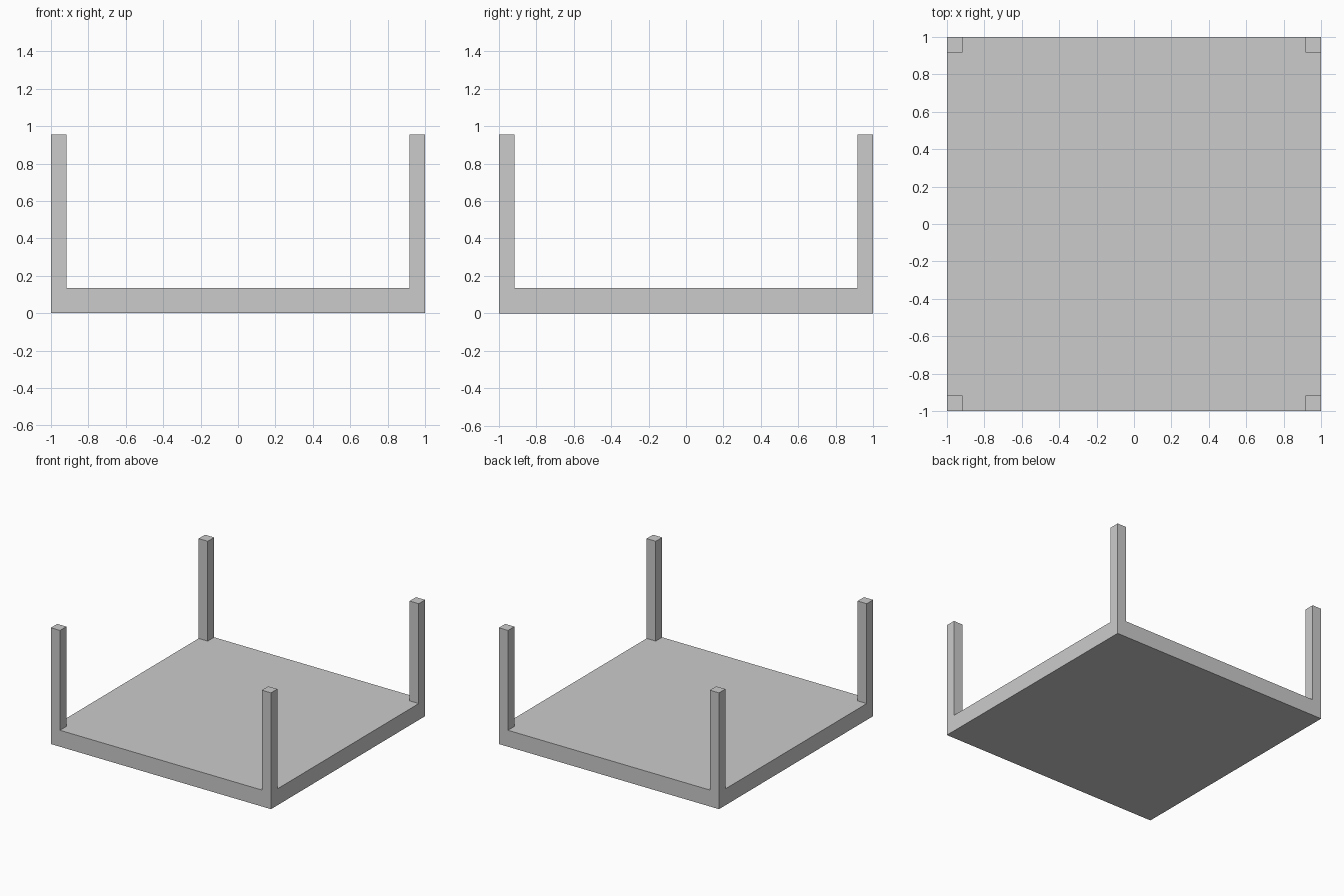
import bpy

if "Cube" in bpy.data.objects:
    bpy.data.objects.remove(bpy.data.objects["Cube"])

SLAB_TOP = 0.135
POST_TOP = 0.955
POST_W = 0.083


def box(name, lo, hi):
    """Axis-aligned box between two corners."""
    bpy.ops.mesh.primitive_cube_add(size=1, location=[(a + b) / 2 for a, b in zip(lo, hi)])
    ob = bpy.context.object
    ob.name = name
    ob.scale = [b - a for a, b in zip(lo, hi)]
    bpy.ops.object.transform_apply(location=False, rotation=False, scale=True)
    return ob


# Square slab
box("slab", (-1, -1, 0), (1, 1, SLAB_TOP))

# Corner posts, flush with the slab's outer faces
c = 1 - POST_W / 2
h = POST_W / 2
for side, sx in (("left", -1), ("right", 1)):
    for end, sy in (("front", -1), ("back", 1)):
        x, y = sx * c, sy * c
        box(f"{end}_{side}_post", (x - h, y - h, SLAB_TOP), (x + h, y + h, POST_TOP))
